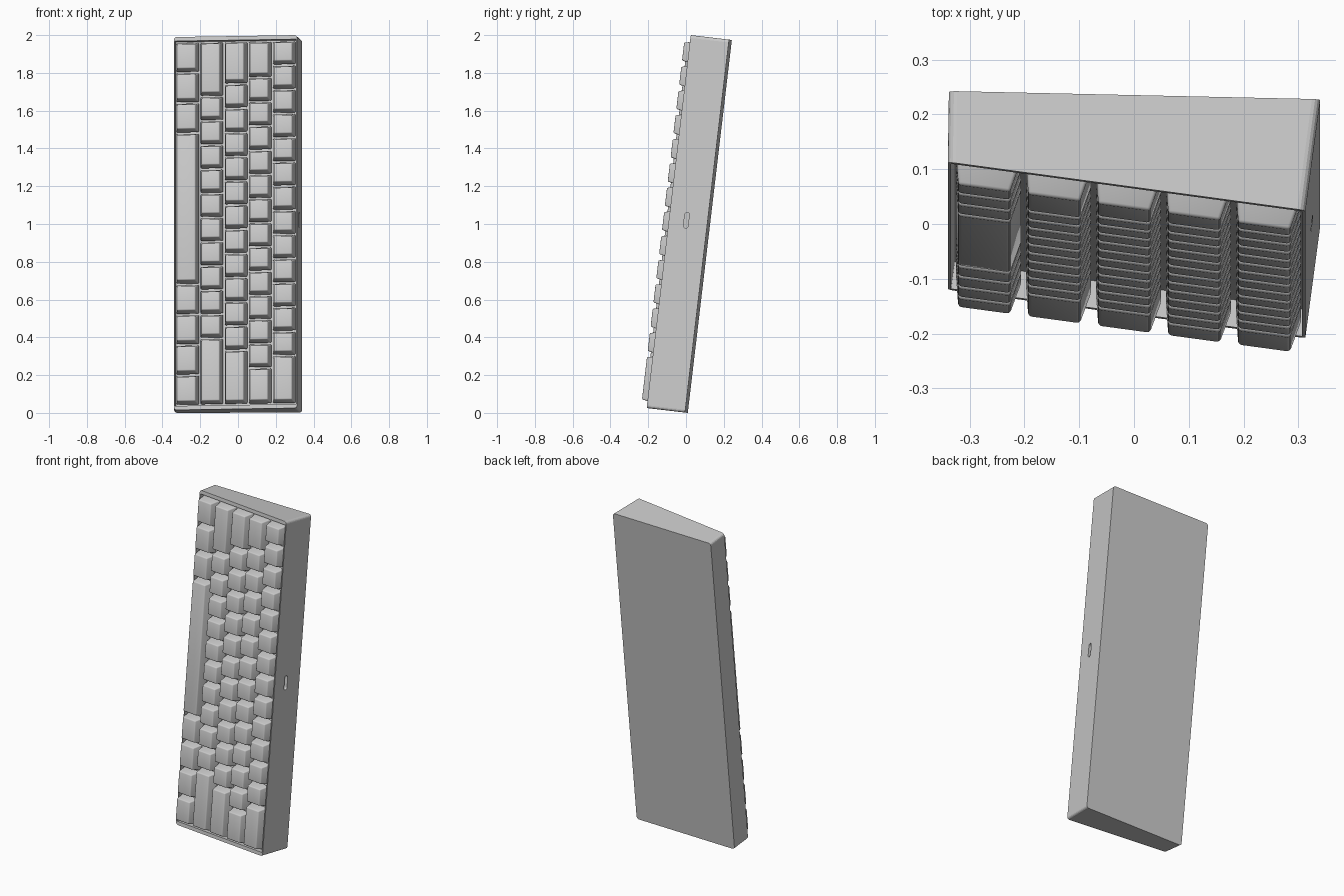
import bpy, bmesh, math
from mathutils import Matrix, Vector

if "Cube" in bpy.data.objects:
    bpy.data.objects.remove(bpy.data.objects["Cube"])

TILT = math.radians(6.74)
HALF = 0.994          # half length of the case
U = 0.129             # key pitch
# Case frame: x across, y depth, z along the length
CASE = Matrix.Translation((0, 0, 1.002)) @ Matrix.Rotation(-TILT, 4, 'X')
# Sloping key face: x across, y along the length, z outward
fl, fr = Vector((-0.34, -0.0035, 0)), Vector((0.313, -0.0925, 0))
ex = (fr - fl).normalized()
ey = Vector((0, 0, 1))
ez = ex.cross(ey)
FACE = CASE @ (Matrix.Translation((fl + fr) / 2) @ Matrix((ex, ey, ez)).transposed().to_4x4())


def make(name, bm, mat):
    bmesh.ops.recalc_face_normals(bm, faces=bm.faces)
    me = bpy.data.meshes.new(name)
    bm.to_mesh(me)
    bm.free()
    return place(name, me, mat)


def place(name, me, mat):
    ob = bpy.data.objects.new(name, me)
    bpy.context.collection.objects.link(ob)
    ob.matrix_world = mat
    return ob


def prism(base, top):
    """Closed solid between two matching point loops."""
    bm = bmesh.new()
    a = [bm.verts.new(p) for p in base]
    b = [bm.verts.new(p) for p in top]
    n = len(a)
    bm.faces.new(a[::-1])
    bm.faces.new(b)
    for i in range(n):
        bm.faces.new((a[i], a[(i + 1) % n], b[(i + 1) % n], b[i]))
    return bm


def rect(w, h, z, y=0):
    return [(sx * w / 2, y + sy * h / 2, z) for sx, sy in ((-1, -1), (1, -1), (1, 1), (-1, 1))]


def cut(ob, cutter):
    cutter.hide_render = True
    cutter.hide_viewport = False
    cutter.display_type = 'WIRE'
    m = ob.modifiers.new("cut", 'BOOLEAN')
    m.object = cutter
    m.solver = 'EXACT'


# Wedge-shaped case with rounded corner edges
prof = [(-0.34, -0.0035), (0.313, -0.0925), (0.34, 0.112), (-0.338, 0.127)]
bm = prism([(x, y, -HALF) for x, y in prof], [(x, y, HALF) for x, y in prof])
bm.edges.ensure_lookup_table()
corners = [e for e in bm.edges
           if abs(e.verts[0].co.z - e.verts[1].co.z) < 1e-4
           and abs(e.verts[0].co.y - e.verts[1].co.y) > 0.1]
bmesh.ops.bevel(bm, geom=corners, offset=0.015, segments=4, profile=0.5, affect='EDGES')
case = make("case", bm, CASE)

# Recess for the keys
cut(case, make("recess_cutter", prism(rect(0.647, 1.945, -0.05), rect(0.647, 1.945, 0.05)), FACE))

# Cable port: capsule slot in the right side
r, s = 0.012, 0.03
loop = []
for i in range(16):
    t = math.pi * (i if i < 8 else i - 8) / 7 + (0 if i < 8 else math.pi)
    loop.append((r * math.cos(t), r * math.sin(t) + (s if i < 8 else -s)))
cut(case, make("port_cutter",
               prism([(0.295, x, y + 0.018) for x, y in loop], [(0.36, x, y + 0.018) for x, y in loop]),
               CASE))

# Keys, listed from the top end down; rows from right to left
rows = [
    [1] * 13 + [2],
    [1.5] + [1] * 12 + [1.5],
    [1.75] + [1] * 11 + [2.25],
    [2.25] + [1] * 10 + [2.75],
    [1.25] * 3 + [6.25] + [1.25] * 4,
]
cache = {}


def key_mesh(units):
    if units not in cache:
        extra = (units - 1) * U
        bm = prism(rect(0.120, 0.120 + extra, -0.025), rect(0.095, 0.095 + extra, 0.034))
        edges = [e for e in bm.edges if max(v.co.z for v in e.verts) > 0]
        bmesh.ops.bevel(bm, geom=edges, offset=0.006, segments=3, profile=0.5, affect='EDGES')
        cap = make("key", bm, FACE)
        bpy.ops.object.select_all(action='DESELECT')
        cap.select_set(True)
        bpy.context.view_layer.objects.active = cap
        bpy.ops.object.shade_smooth_by_angle(angle=math.radians(35))
        stem = make("switch", prism(rect(0.09, 0.09, -0.052), rect(0.09, 0.09, -0.02)), FACE)
        cache[units] = (cap.data, stem.data)
        bpy.data.objects.remove(cap)
        bpy.data.objects.remove(stem)
    return cache[units]


for ri, row in enumerate(rows):
    y = 7.5 * U
    for ki, units in enumerate(row):
        cy = y - units * U / 2
        y -= units * U
        cap, stem = key_mesh(units)
        mat = FACE @ Matrix.Translation(((2 - ri) * U, cy, 0))
        place(f"key_{ri}_{ki}", cap, mat)
        place(f"switch_{ri}_{ki}", stem, mat)
